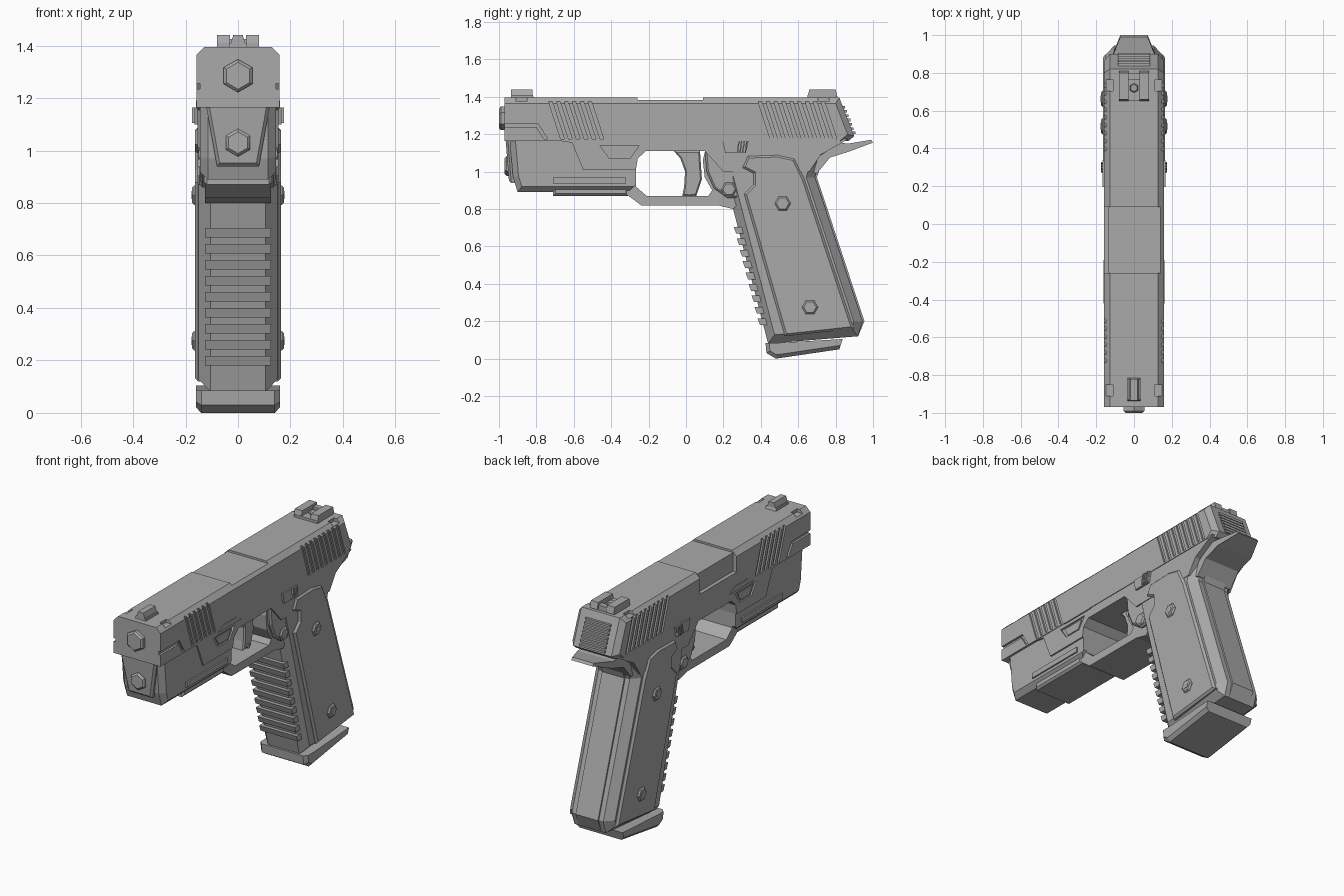
import bpy, bmesh, math

if "Cube" in bpy.data.objects:
    bpy.data.objects.remove(bpy.data.objects["Cube"], do_unlink=True)

GREY = (.4, .4, .4, 1)
metal = bpy.data.materials.new("gunmetal_grey")
metal.use_nodes = True
metal.diffuse_color = GREY
metal.node_tree.nodes["Principled BSDF"].inputs["Base Color"].default_value = GREY

# Shared layout: slide height, seam with the frame, muzzle, trigger opening
TOP, SEAM, MUZZLE = 1.395, 1.165, -.97
OPENING_FRONT, OPENING_TOP, OPENING_BOTTOM = -.268, 1.11, .87
SLIDE_HALF, FRAME_HALF, COVER_HALF = .158, .154, .145

AXES = {"x": lambda u, v, w: (w, u, v),
        "y": lambda u, v, w: (u, w, v),
        "z": lambda u, v, w: (u, v, w)}


def prism(name, outline, start, end, axis="x", chamfer=0, pick=lambda middle: True):
    """Extrude a flat outline along an axis, then chamfer the chosen cap edges."""
    place = AXES[axis]
    bm = bmesh.new()
    near, far = [[bm.verts.new(place(u, v, w)) for u, v in outline] for w in (start, end)]
    caps = [bm.faces.new(near), bm.faces.new(far)]
    for i in range(len(outline)):
        bm.faces.new((near[i - 1], near[i], far[i], far[i - 1]))
    bmesh.ops.recalc_face_normals(bm, faces=bm.faces)
    if chamfer:
        edges = [edge for cap in caps for edge in cap.edges
                 if pick((edge.verts[0].co + edge.verts[1].co) / 2)]
        bmesh.ops.bevel(bm, geom=edges, offset=chamfer, segments=1,
                        affect="EDGES", clamp_overlap=False)
        bmesh.ops.recalc_face_normals(bm, faces=bm.faces)
    mesh = bpy.data.meshes.new(name)
    bm.to_mesh(mesh)
    bm.free()
    mesh.materials.append(metal)
    part = bpy.data.objects.new(name, mesh)
    bpy.context.collection.objects.link(part)
    return part


def wide(name, outline, half, chamfer=0, pick=lambda middle: True):
    """Side profile extruded evenly to both sides of the centre plane."""
    return prism(name, outline, -half, half, "x", chamfer, pick)


def box(left, right, bottom, top):
    return [(left, bottom), (right, bottom), (right, top), (left, top)]


def slanted(y, low, high, lean, thick):
    return [(y, low), (y + thick, low), (y + thick + lean, high), (y + lean, high)]


def taper(y_low, y_high, bottom, top, inset):
    """Box outline whose top is narrower than its base."""
    return [(y_low, bottom), (y_high, bottom), (y_high - inset, top), (y_low + inset, top)]


def hexagon(u, v, radius, turn=0):
    angles = [math.tau * k / 6 + turn for k in range(6)]
    return [(u + radius * math.cos(a), v + radius * math.sin(a)) for a in angles]


def cut(target, outline, start, end):
    cutter = prism("cutter", outline, start, end)
    cutter.hide_render = True
    modifier = target.modifiers.new("cut", "BOOLEAN")
    modifier.operation = "DIFFERENCE"
    modifier.solver = "EXACT"
    modifier.object = cutter
    bpy.context.view_layer.objects.active = target
    bpy.ops.object.modifier_apply(modifier=modifier.name)
    bpy.data.objects.remove(cutter, do_unlink=True)


def cut_sides(target, outline, inner):
    cut(target, outline, inner, 1)
    cut(target, outline, -1, -inner)


def front_strap(z, offset=0):
    """Point on the sloping front line of the grip."""
    return (.46 - .26 * z + offset, z)


def back_strap(z, offset=0):
    """Point on the sloping rear line of the grip."""
    return (1.01 - .33 * z + offset, z)


# Slide with chamfered top and rear
slide = wide("slide", [(MUZZLE, SEAM), (.87, SEAM), (.9, 1.19), (.82, TOP), (MUZZLE, TOP)],
             SLIDE_HALF, .03, lambda middle: middle.z > 1.38 or middle.y > .8)

# Slanted grip serrations at the front and the rear of the slide
for first, count in ((-.67, 6), (.45, 9)):
    for i in range(count):
        groove = slanted(first + i * .042, SEAM + .01, TOP - .02, -.065, .02)
        cut_sides(slide, groove, SLIDE_HALF - .01)

# Groove around the muzzle block
for groove in (box(-1, -.8, 1.235, 1.255), slanted(-.76, SEAM + .01, 1.255, -.05, .02)):
    cut_sides(slide, groove, COVER_HALF)

# Ejection port, open on one side
cut(slide, box(-.26, .09, TOP - .012, 2), -1, 1)
cut(slide, box(-.26, .09, 1.27, 2), -1, -.135)

# Small top slots at both ends
for y in (-.88, .735):
    cut_sides(slide, box(y - .03, y + .03, TOP - .02, 2), .11)

# Rear plate ribs climb the sloping rear face
for i in range(7):
    low = 1.2 + i * .023
    rear = .9 - (low - 1.19) * .4
    wide("rear_plate_rib", box(rear - .03, rear + .01, low, low + .014), .085)

# Sights
prism("front_sight", taper(-.035, .035, TOP - .01, 1.44, .017), -.935, -.82, "y")
wide("front_sight_base", taper(-.94, -.81, TOP - .01, 1.41, .01), .035)
wide("rear_sight_base", box(.65, .8, TOP - .01, 1.41), .08)
for side in (-1, 1):
    prism("rear_sight_wing", taper(.65, .81, 1.4, 1.44, .01), side * .03, side * .08)
wide("rear_sight_bridge", box(.765, .8, 1.4, 1.425), .05)
prism("rear_sight_screw", hexagon(0, .72, .025, math.pi / 6), 1.4, 1.424, "z", .005)

# Nose shroud below the muzzle, with its tapered face plate and bolts
wide("dust_cover", [(-.945, 1.2), (-.925, .97), (-.9, .89), (-.31, .89),
                    (OPENING_FRONT, .93), (OPENING_FRONT, 1.2)],
     COVER_HALF, .03, lambda middle: middle.z < .92 and middle.y < -.3 or middle.y < -.9)
plate = prism("nose_plate", taper(-.08, .08, .94, 1.19, -.045), -.966, -.88, "y",
              .012, lambda middle: middle.y < -.9)
for vertex in plate.data.vertices:
    vertex.co.y += (1.19 - vertex.co.z) * .08
for name, height, radius, reach in (("barrel_bolt", 1.285, .063, -1), ("nose_bolt", 1.03, .053, MUZZLE)):
    prism(name, hexagon(0, height, radius, math.pi / 6), reach, -.88, "y", .01)

# Accessory rail
wide("rail_lower", box(-.71, -.31, OPENING_BOTTOM, .918), .13, .012, lambda middle: middle.z < .9)
wide("rail_upper", box(-.71, -.32, .937, .968), FRAME_HALF)

# Upper frame with inset side window
frame = wide("upper_frame", [(-.75, 1.175), (-.61, 1.155), (-.55, 1.01), (OPENING_FRONT, 1.01),
                             (-.258, 1.07), (-.215, OPENING_TOP), (.1, OPENING_TOP),
                             (.2, 1), (.66, 1), (.72, 1.09), (.87, 1.175)], FRAME_HALF)
cut_sides(frame, taper(-.41, -.3, 1.07, 1.14, -.05), .142)
wide("window_fill", taper(-.4, -.31, 1.08, 1.13, -.03), .15)
wide("frame_tab", taper(-.42, -.19, SEAM - .005, 1.19, .05), SLIDE_HALF + .003)

# Trigger guard loop, rear cheek and trigger
wide("trigger_guard", [(-.32, .88), (-.24, .82), (.17, .82), front_strap(.8), (.36, .9), (.36, 1.14),
                       (.11, 1.14), (.09, 1.06), (.1, .97), (.14, .9), (.12, OPENING_BOTTOM),
                       (-.21, OPENING_BOTTOM), (OPENING_FRONT, .92), (OPENING_FRONT, 1), (-.32, 1)], .125)
wide("guard_rear_cheek", [(.1, 1.12), (.11, 1), (.15, .91), (.22, .86), (.32, .86), (.32, 1.12)],
     COVER_HALF, .01)
wide("trigger", [(-.065, OPENING_TOP), (-.03, 1.07), (-.005, 1), (-.01, .92), (-.02, OPENING_BOTTOM),
                 (.055, OPENING_BOTTOM), (.085, .96), (.075, OPENING_TOP)], .05, .008)
for height, radius in ((1.075, .022), (.885, .013)):
    wide("trigger_pin", hexagon(.02, height, radius), .058)

# Grip body with chamfered edges
wide("grip", [front_strap(.8), front_strap(.08), back_strap(.12, -.05), back_strap(.2), back_strap(.97),
              (.72, 1.07), (.8, 1.12), (.8, 1.18), (.25, 1.18)],
     .15, .045, lambda middle: middle.z < 1.13 and not (middle.z > .9 and middle.y < .4))

# Raised backstrap and tapering beavertail
wide("backstrap", [back_strap(.12, -.1), back_strap(.12, -.05), back_strap(.2, .01), back_strap(.97, .01),
                   (.735, 1.07), (.82, 1.11), (.7, 1.12), back_strap(.97, -.05)], .075)
tail = wide("beavertail", [(.64, 1.17), (.87, 1.15), (.99, 1.17), (1, 1.155), (.88, 1.11),
                           (.77, 1.075), (.7, .99), (.64, 1)], .12)
for vertex in tail.data.vertices:
    if vertex.co.y > .9:
        vertex.co.x *= .6

# Front strap ribs follow the slope of the grip
for i in range(9):
    low = .18 + i * .061
    high = low + .036
    wide("front_strap_rib", [front_strap(high, -.022), front_strap(low, -.018),
                             front_strap(low, .06), front_strap(high, .06)], .125)

# Side panels with a notch at the upper front, and their bolts
wide("grip_panels", [front_strap(.12, .1), back_strap(.16, -.06), back_strap(.96, -.06), (.58, 1.07), (.49, 1.09),
                     (.33, 1.085), (.3, 1.02), (.36, .99), (.36, .93), front_strap(.88, .08)], .164, .012)
for y, z in ((.517, .83), (.663, .275)):
    wide("panel_bolt", hexagon(y, z, .043), .175, .008)
    wide("panel_bolt_core", hexagon(y, z, .018), .177)
wide("frame_pin", hexagon(.23, .905, .042), .155, .008)

# Slide stop with serrated pads on both sides
wide("slide_stop", taper(.21, .32, 1.1, SEAM, -.015), .166)
for i in range(4):
    wide("slide_stop_rib", slanted(.272 + i * .014, 1.105, SEAM, .008, .007), .175)

# Magazine base
wide("magazine_base", [(.425, .085), (.43, .03), (.48, 0), (.82, .05), (.838, .105), (.5, .085)],
     .16, .02, lambda middle: middle.z < .07)
